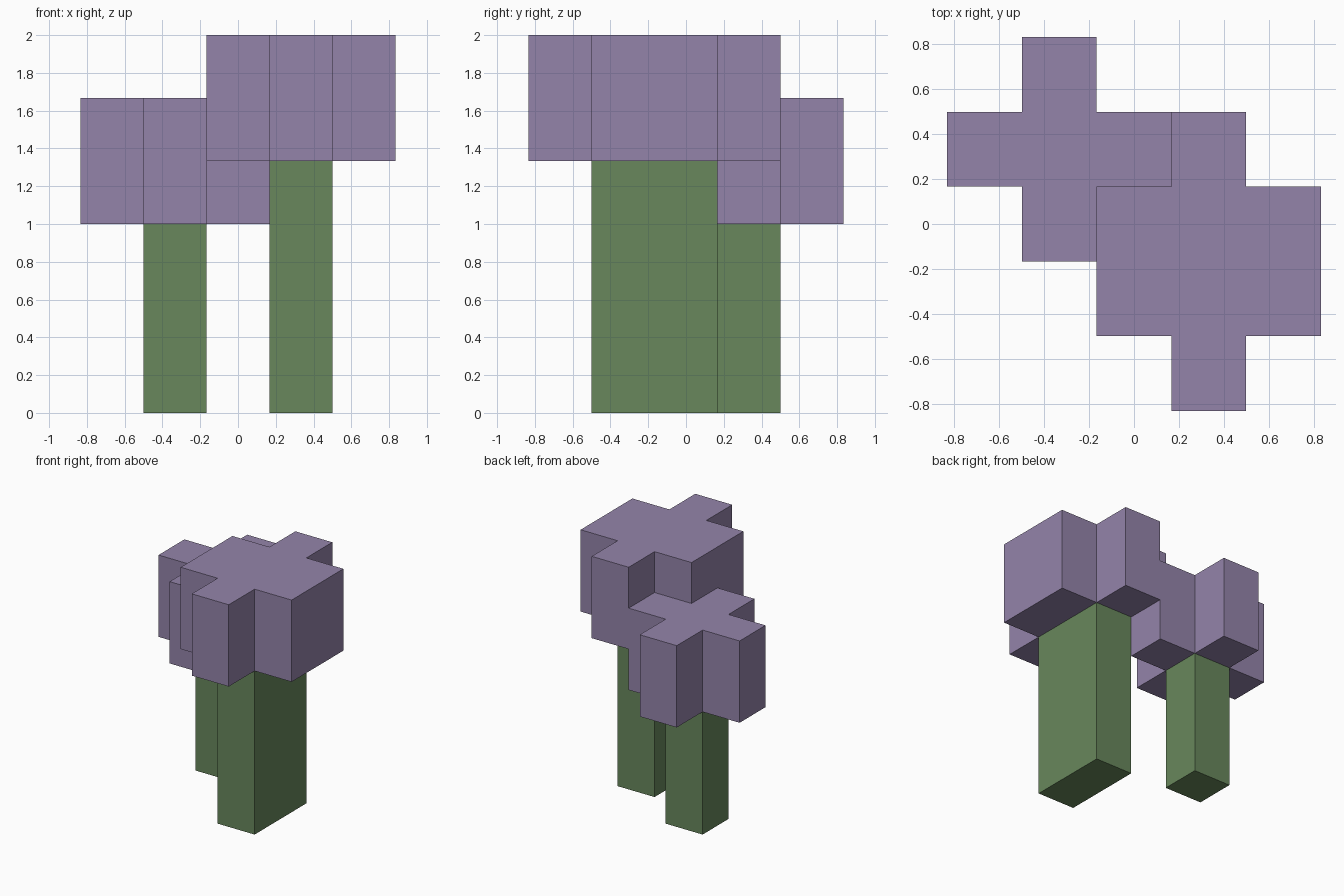
import bpy
import bmesh

cube = bpy.data.objects.get("Cube")
if cube:
    bpy.data.objects.remove(cube, do_unlink=True)

U = 1 / 3  # one block


def make_material(name, rgb):
    mat = bpy.data.materials.new(name)
    mat.use_nodes = True
    color = (*rgb, 1)
    mat.diffuse_color = color
    mat.node_tree.nodes["Principled BSDF"].inputs["Base Color"].default_value = color
    return mat


def extrude_outline(name, outline, bottom, top, mat):
    """Closed prism from a flat outline."""
    bm = bmesh.new()
    base = bm.faces.new([bm.verts.new((x, y, bottom)) for x, y in outline])
    new = bmesh.ops.extrude_face_region(bm, geom=[base])["geom"]
    verts = [v for v in new if isinstance(v, bmesh.types.BMVert)]
    bmesh.ops.translate(bm, verts=verts, vec=(0, 0, top - bottom))
    bmesh.ops.recalc_face_normals(bm, faces=bm.faces)
    mesh = bpy.data.meshes.new(name)
    bm.to_mesh(mesh)
    bm.free()
    mesh.materials.append(mat)
    obj = bpy.data.objects.new(name, mesh)
    bpy.context.collection.objects.link(obj)
    return obj


def box_outline(cx, cy, hx, hy):
    return [(cx - hx, cy - hy), (cx + hx, cy - hy), (cx + hx, cy + hy), (cx - hx, cy + hy)]


def cross_outline(cx, cy, hx, hy):
    """Core rectangle with an arm one block long on every side."""
    points = []
    for sx, sy in ((1, 1), (-1, 1), (-1, -1), (1, -1)):
        x, y = cx + sx * hx, cy + sy * hy
        corner = [(x + sx * U, y), (x, y), (x, y + sy * U)]
        points += corner if sx * sy > 0 else corner[::-1]
    return points


green = make_material("stem green", (0.138, 0.242, 0.107))
purple = make_material("cap purple", (0.296, 0.231, 0.402))

# Each plant: name, core centre, core half sizes, cap bottom
plants = [
    ("tall", U, -U / 2, U / 2, U, 4 * U),
    ("short", -U, U, U / 2, U / 2, 3 * U),
]
for name, cx, cy, hx, hy, height in plants:
    extrude_outline(name + "_stem", box_outline(cx, cy, hx, hy), 0, height, green)
    extrude_outline(name + "_cap", cross_outline(cx, cy, hx, hy), height, height + 2 * U, purple)
